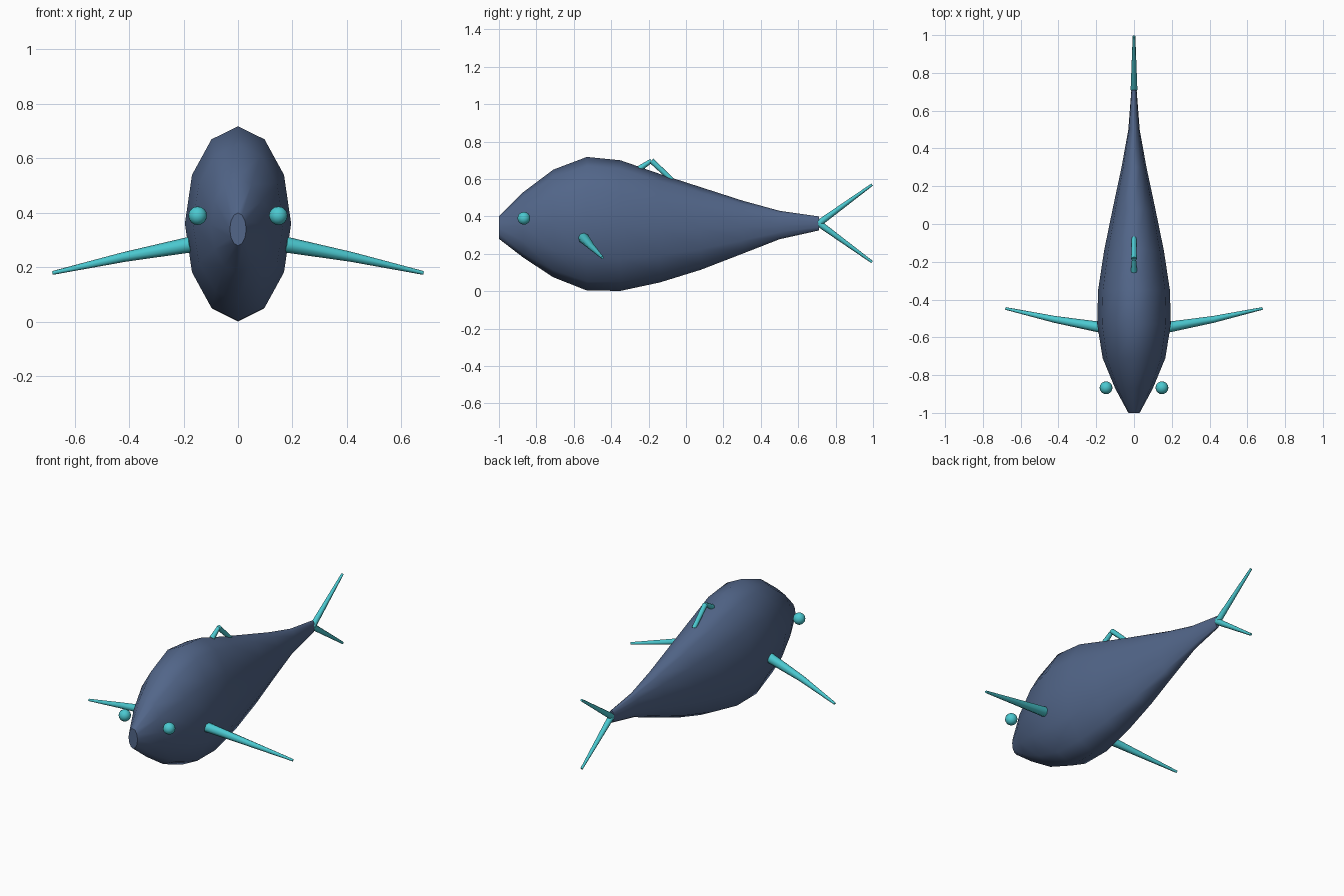
import bpy, bmesh, math
from mathutils import Vector

if "Cube" in bpy.data.objects:
    bpy.data.objects.remove(bpy.data.objects["Cube"])


def material(name, rgb):
    m = bpy.data.materials.new(name)
    m.diffuse_color = (*rgb, 1)
    m.use_nodes = True
    m.node_tree.nodes["Principled BSDF"].inputs["Base Color"].default_value = m.diffuse_color
    return m


slate = material("slate blue", (0.084, 0.132, 0.25))
teal = material("teal", (0.07, 0.58, 0.63))


def loft(name, rings, mat):
    """Skin a list of equal-length rings, closing both ends, smooth shaded."""
    bm = bmesh.new()
    loops = [[bm.verts.new(p) for p in ring] for ring in rings]
    n = len(loops[0])
    for a, b in zip(loops, loops[1:]):
        for i in range(n):
            j = (i + 1) % n
            bm.faces.new((a[i], a[j], b[j], b[i]))
    bm.faces.new(loops[0])
    bm.faces.new(loops[-1])
    bmesh.ops.recalc_face_normals(bm, faces=bm.faces)
    for f in bm.faces:
        f.smooth = len(f.verts) == 4
    me = bpy.data.meshes.new(name)
    bm.to_mesh(me)
    bm.free()
    me.materials.append(mat)
    ob = bpy.data.objects.new(name, me)
    bpy.context.collection.objects.link(ob)
    return ob


def tube(name, path, radii, sides=8):
    """Tapered round tube along a short path."""
    pts = [Vector(p) for p in path]
    rings = []
    for k, (p, r) in enumerate(zip(pts, radii)):
        d = (pts[min(k + 1, len(pts) - 1)] - pts[max(k - 1, 0)]).normalized()
        # axis most nearly square to the path serves as a stable reference
        ref = Vector((1, 0, 0)) if abs(d.x) < 0.5 else Vector((0, 0, 1))
        u = d.cross(ref).normalized()
        v = d.cross(u)
        rings.append([p + r * (math.cos(t) * u + math.sin(t) * v)
                      for t in (2 * math.pi * i / sides for i in range(sides))])
    return loft(name, rings, teal)


# Body: twelve-sided oval sections (y, top, bottom, half width)
sections = [
    (-1.00, 0.400, 0.280, 0.030),
    (-0.87, 0.530, 0.180, 0.100),
    (-0.71, 0.650, 0.075, 0.166),
    (-0.53, 0.718, 0.004, 0.195),
    (-0.35, 0.700, 0.002, 0.190),
    (-0.14, 0.627, 0.047, 0.158),
    (0.08, 0.556, 0.115, 0.113),
    (0.30, 0.485, 0.200, 0.066),
    (0.50, 0.430, 0.278, 0.030),
    (0.71, 0.400, 0.325, 0.014),
]
rings = []
for y, top, bottom, w in sections:
    c, h = (top + bottom) / 2, (top - bottom) / 2
    rings.append([(w * math.sin(i * math.pi / 6), y, c + h * math.cos(i * math.pi / 6))
                  for i in range(12)])
loft("body", rings, slate)

# Eyes and side fins, mirrored left and right
for side, s in (("left", -1), ("right", 1)):
    bpy.ops.mesh.primitive_uv_sphere_add(segments=16, ring_count=8, radius=0.034,
                                         location=(s * 0.148, -0.867, 0.39))
    eye = bpy.context.object
    eye.name = side + "_eye"
    eye.data.materials.append(teal)
    bpy.ops.object.shade_smooth()
    tube(side + "_side_fin",
         [(s * 0.175, -0.547, 0.284), (s * 0.42, -0.505, 0.238), (s * 0.68, -0.447, 0.180)],
         [0.029, 0.018, 0.007])

# Tail flukes
for name, tip in (("upper_tail_fin", 0.570), ("lower_tail_fin", 0.156)):
    tube(name, [(0, 0.71, 0.363), (0, 0.995, tip)], [0.018, 0.007])

# Back fin: two struts meeting at a peak
tube("back_fin_front", [(0, -0.25, 0.655), (0, -0.185, 0.698)], [0.016, 0.011])
tube("back_fin_rear", [(0, -0.185, 0.698), (0, -0.075, 0.595)], [0.015, 0.013])
